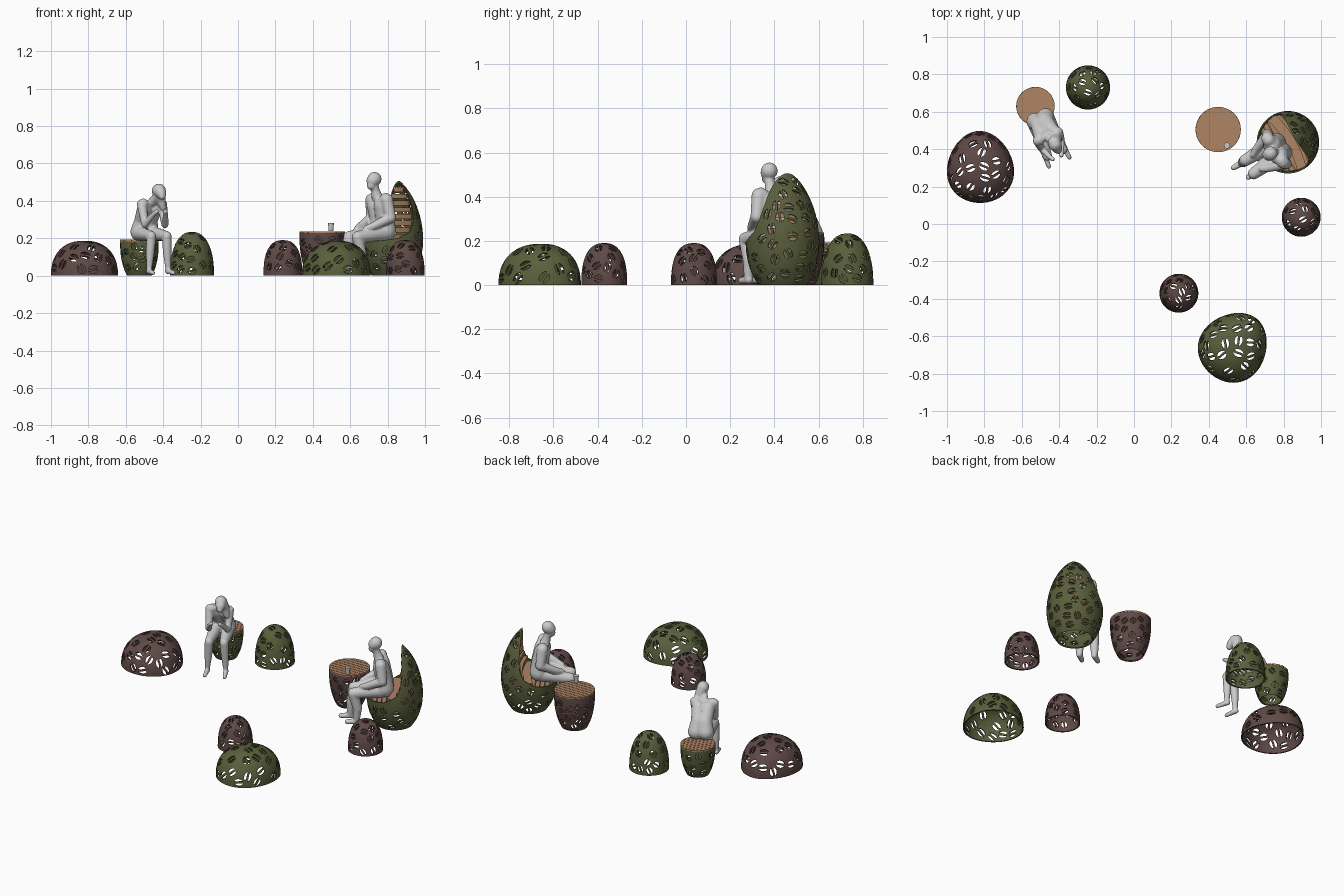
import bpy, bmesh, math, random
from math import sin, cos, pi, sqrt
from mathutils import Vector, Matrix

if "Cube" in bpy.data.objects:
    bpy.data.objects.remove(bpy.data.objects["Cube"])
random.seed(4)

def material(name, rgb):
    m = bpy.data.materials.new(name)
    m.diffuse_color = (*rgb, 1)
    m.use_nodes = True
    m.node_tree.nodes["Principled BSDF"].inputs["Base Color"].default_value = m.diffuse_color
    return m

GREEN = material("olive", (0.10, 0.115, 0.045))
BROWN = material("umber", (0.115, 0.068, 0.062))
WOOD = material("wood", (0.42, 0.235, 0.13))

def make(name, bm, mat=None, loc=(0, 0, 0), rot=0.0):
    me = bpy.data.meshes.new(name)
    bm.to_mesh(me)
    bm.free()
    ob = bpy.data.objects.new(name, me)
    bpy.context.collection.objects.link(ob)
    ob.location, ob.rotation_euler.z = loc, rot
    if mat:
        me.materials.append(mat)
    return ob

def bake(ob):
    dg = bpy.context.evaluated_depsgraph_get()
    me = bpy.data.meshes.new_from_object(ob.evaluated_get(dg))
    ob.modifiers.clear()
    ob.data = me

def smooth(ob, angle=40):
    bpy.ops.object.select_all(action='DESELECT')
    ob.select_set(True)
    bpy.context.view_layer.objects.active = ob
    bpy.ops.object.shade_smooth_by_angle(angle=math.radians(angle))

def prism(bm, low, high):
    a, b = [bm.verts.new(p) for p in low], [bm.verts.new(p) for p in high]
    fs = [bm.faces.new(a[::-1]), bm.faces.new(b)]
    for i in range(len(a)):
        j = (i + 1) % len(a)
        fs.append(bm.faces.new((a[i], a[j], b[j], b[i])))
    bmesh.ops.recalc_face_normals(bm, faces=fs)

def slab(bm, pts, z0, z1):
    prism(bm, [(x, y, z0) for x, y in pts], [(x, y, z1) for x, y in pts])

def subtract(ob, bm):
    cutter = make("hole_cutter", bm)
    cutter.hide_render = True
    bo = ob.modifiers.new("holes", 'BOOLEAN')
    bo.operation, bo.solver, bo.object = 'DIFFERENCE', 'EXACT', cutter
    bake(ob)
    bpy.data.objects.remove(cutter)

# Bean opening: two D shapes either side of a wavy bar
HALF = [(cos(p), 0.72 * sin(p)) for p in [0.35 + (pi - 0.7) * k / 9 for k in range(10)]]
HALF += [(x, 0.72 * (0.28 + s)) for x, s in ((-0.5, -0.1), (0, 0), (0.5, 0.1))]
BEAN = (HALF, [(-x, -y) for x, y in HALF])

def shell(name, S, closed, mat, loc, rot, bean, top=9.0, cut=None):
    """Thin open-bottomed shell from surface S(t, angle), pierced by beans."""
    N, M = 64, 22
    bm = bmesh.new()
    rows = [[bm.verts.new(S(i / M, 2 * pi * j / N)) for j in range(N)]
            for i in range(M if closed else M + 1)]
    for r0, r1 in zip(rows, rows[1:]):
        for j in range(N):
            k = (j + 1) % N
            bm.faces.new((r0[j], r0[k], r1[k], r1[j]))
    if closed:
        tip = bm.verts.new(S(1, 0))
        for j in range(N):
            bm.faces.new((rows[-1][j], rows[-1][(j + 1) % N], tip))
    ob = make(name, bm, mat)
    sol = ob.modifiers.new("thick", 'SOLIDIFY')
    sol.thickness, sol.offset = 0.008, -1
    bake(ob)
    if cut:
        cb = bmesh.new()
        pts = [(-0.3, 0.178)] + [(cut(z / 100), z / 100) for z in range(18, 70, 2)] + [(-0.3, 0.68)]
        prism(cb, [(u, -0.3, z) for u, z in pts], [(u, 0.3, z) for u, z in pts])
        subtract(ob, cb)
    cb, placed = bmesh.new(), []
    for _ in range(3000):
        t, th = random.uniform(0.02, 0.985), random.uniform(0, 2 * pi)
        p = S(t, th)
        if not bean < p.z < top - bean or any((p - q).length < bean * 2.15 for q in placed):
            continue
        if cut and p.z > 0.145 and p.x < cut(p.z + 0.035) + bean:
            continue
        placed.append(p)
        n = (S(t, th + 0.01) - p).cross(S(t + 0.005, th) - p).normalized()
        e = Matrix.Rotation(random.uniform(0, 6.28), 3, n) @ n.orthogonal().normalized()
        f = n.cross(e)
        for half in BEAN:
            flat = [p + (e * x + f * y) * bean for x, y in half]
            prism(cb, [q - n * 0.02 for q in flat], [q + n * 0.015 for q in flat])
    subtract(ob, cb)
    ob.location, ob.rotation_euler.z = loc, rot
    smooth(ob)

def dome(a, b, h, p, k=0.0):
    def S(t, th):
        t = min(t, 1)
        c, s = max(cos(t * pi / 2), 0) ** (2 / p), sin(t * pi / 2) ** (2 / p)
        return Vector((a * c * cos(th) * (1 - k * sin(th)), b * c * sin(th), h * s))
    return S

def egg_r(z, R, zm, up, down):
    w = (z - zm) / up if z > zm else (zm - z) / down
    return R * max(1 - w * w, 0) ** (0.68 if z > zm else 0.5)

def planks(name, R, z0, z1, loc, rot):
    """Round top of parallel planks over a thin backing disc."""
    bm = bmesh.new()
    n = round(2 * R / 0.027)
    for i in range(n):
        v0, v1 = -R + 2 * R * i / n + 0.0015, -R + 2 * R * (i + 1) / n - 0.0015
        side = [(sqrt(R * R - v * v), v) for v in [v0 + (v1 - v0) * k / 6 for k in range(7)]]
        slab(bm, side + [(-x, v) for x, v in side[::-1]], z0, z1)
    slab(bm, [(R * 0.97 * cos(k * pi / 24), R * 0.97 * sin(k * pi / 24)) for k in range(48)], z0 - 0.004, z0 + 0.002)
    make(name, bm, WOOD, loc, rot)

# Domed pods
BIG, SMALL = dome(0.178, 0.1925, 0.187, 2.3, 0.13), dome(0.104, 0.104, 0.19, 2.5)
for name, S, mat, loc, rot, bean in (
        ("large_brown_pod", BIG, BROWN, (-0.822, 0.305, 0), 0.05, 0.029),
        ("large_green_pod", BIG, GREEN, (0.534, -0.655, 0), -0.7, 0.029),
        ("tall_green_pod", dome(0.118, 0.118, 0.234, 2.3), GREEN, (-0.246, 0.73, 0), 0, 0.024),
        ("small_brown_pod_right", SMALL, BROWN, (0.894, 0.036, 0), 0, 0.023),
        ("small_brown_pod_front", SMALL, BROWN, (0.24, -0.37, 0), 2, 0.023)):
    shell(name, S, True, mat, loc, rot, bean)

# Table and stool with plank tops
for name, k, h, mat, loc, rot in (("table", 1.0, 0.228, BROWN, (0.45, 0.505, 0), 0.0),
                                  ("stool", 0.85, 0.184, GREEN, (-0.527, 0.63, 0), 0.9)):
    def S(t, th):
        r = egg_r(0.228 * t, 0.121, 0.2, 0.3, 0.26) * k
        return Vector((r * cos(th), r * sin(th), h * t))
    shell(name + "_body", S, False, mat, loc, rot, 0.023, top=h - 0.004)
    planks(name + "_top", 0.121 * k, h, h + 0.009, loc, rot)

# Egg chair: +x is its back in local space
CHAIR, TURN = (0.823, 0.437, 0), math.atan2(0.51, 0.86)
CUT = [(0.178, -0.2), (0.19, -0.09), (0.205, -0.035), (0.24, 0.02), (0.29, 0.045), (0.36, 0.052), (0.7, 0.03)]

def cut(z):
    for (z0, u0), (z1, u1) in zip(CUT, CUT[1:]):
        if z <= z1:
            return u0 + (u1 - u0) * (z - z0) / (z1 - z0)

def chair_r(z):
    return egg_r(z, 0.167, 0.19, 0.34, 0.25)

def chair_surface(t, th):
    z = 0.53 * sin(min(t, 1) * pi / 2)
    return Vector((chair_r(z) * cos(th), chair_r(z) * sin(th), z))

shell("chair_shell", chair_surface, True, GREEN, CHAIR, TURN, 0.026, cut=cut)
planks("chair_seat", 0.154, 0.172, 0.186, CHAIR, TURN + pi / 2)

# Stacked back boards inside the egg
bm = bmesh.new()
for z in [0.196 + 0.036 * i for i in range(9)]:
    r = min(chair_r(z), chair_r(z + 0.026)) - 0.009
    c = cut(z + 0.013) - 0.004
    if r > abs(c) + 0.004:
        am, dip = math.acos(c / r), min(0.02, (r - c) * 0.35)
        arc = [(r * cos(am * k / 10), r * sin(am * k / 10)) for k in range(-10, 11)]
        front = [(c + dip * (1 - s * s / 16), r * sin(am) * s / 4) for s in range(3, -4, -1)]
        slab(bm, arc + front, z, z + 0.026)
make("chair_back_boards", bm, WOOD, CHAIR, TURN)

# Cup on the table
bm = bmesh.new()
bmesh.ops.create_cone(bm, cap_ends=True, segments=24, radius1=0.012, radius2=0.016, depth=0.044,
                      matrix=Matrix.Translation((0, 0, 0.26)))
smooth(make("cup", bm, None, (0.497, 0.42, 0)))

def figure(name, chains, loc, fwd):
    """Body from tapered limbs (forward, left, up, radius), fused by remeshing."""
    bm = bmesh.new()
    for ch in chains:
        for x, y, z, r in ch:
            bmesh.ops.create_uvsphere(bm, u_segments=16, v_segments=10, radius=r, matrix=Matrix.Translation((x, y, z)))
        for p, q in zip(ch, ch[1:]):
            a, b = Vector(p[:3]), Vector(q[:3])
            m = Matrix.Translation((a + b) / 2) @ (b - a).to_track_quat('Z', 'Y').to_matrix().to_4x4()
            bmesh.ops.create_cone(bm, cap_ends=True, segments=16, radius1=p[3], radius2=q[3], depth=(b - a).length, matrix=m)
    ob = make(name, bm)
    re = ob.modifiers.new("fuse", 'REMESH')
    re.mode, re.voxel_size = 'VOXEL', 0.0055
    ob.modifiers.new("soften", 'SMOOTH').iterations = 3
    bake(ob)
    ob.location, ob.rotation_euler.z = loc, math.atan2(fwd[1], fwd[0])
    smooth(ob, 80)

# Seated man: neck, head, then mirrored torso, arm, leg, foot
man = [[(0.025, 0, 0.42, 0.03), (0.036, 0, 0.455, 0.023), (0.046, 0, 0.485, 0.024)],
       [(0.042, 0, 0.517, 0.038), (0.052, 0, 0.508, 0.035), (0.062, 0, 0.482, 0.024)]]
for s in (-1, 1):
    d = 0.0 if s < 0 else -0.04
    man += [[(-0.01, 0.03 * s, 0.24, 0.056), (-0.005, 0.028 * s, 0.305, 0.05),
             (0.01, 0.034 * s, 0.375, 0.049), (0.012, 0.065 * s, 0.408, 0.034)],
            [(0.012, 0.075 * s, 0.405, 0.034), (0.0, 0.094 * s, 0.31, 0.029),
             (0.095, 0.06 * s, 0.262, 0.021), (0.125, 0.045 * s, 0.252, 0.016)],
            [(0, 0.035 * s, 0.23, 0.046), (0.175, 0.042 * s, 0.207, 0.032),
             (0.19 + d, 0.04 * s, 0.11, 0.028), (0.195 + d, 0.04 * s, 0.04, 0.021)],
            [(0.19 + d, 0.04 * s, 0.025, 0.019), (0.25 + d, 0.043 * s, 0.02, 0.015)]]
figure("seated_man", man, (0.765, 0.40, 0), (-0.84, -0.54))

# Seated woman, bent forward: neck, head, hair, then mirrored parts
woman = [[(0.105, 0, 0.395, 0.024), (0.14, 0.01, 0.43, 0.019)],
         [(0.155, 0.018, 0.456, 0.036), (0.178, 0.02, 0.44, 0.028), (0.19, 0.02, 0.425, 0.02)],
         [(0.145, 0.018, 0.455, 0.036), (0.13, 0.035, 0.41, 0.03), (0.135, 0.05, 0.365, 0.018)]]
for s in (-1, 1):
    woman += [[(0, 0.03 * s, 0.235, 0.048), (0.02, 0.022 * s, 0.295, 0.042),
               (0.07, 0.028 * s, 0.36, 0.042), (0.1, 0.05 * s, 0.385, 0.028)],
              [(0.1, 0.06 * s, 0.383, 0.026), (0.14, 0.058 * s, 0.275, 0.02),
               (0.205, 0.035 * s, 0.33, 0.013), (0.222, 0.025 * s, 0.343, 0.012)],
              [(0.0, 0.035 * s, 0.228, 0.042), (0.195, 0.045 * s, 0.212, 0.026),
               (0.19, 0.05 * s, 0.12, 0.023), (0.19, 0.055 * s, 0.04, 0.015)],
              [(0.185, 0.055 * s, 0.025, 0.016), (0.25, 0.06 * s, 0.015, 0.012)]]
figure("seated_woman", woman, (-0.50, 0.56, 0), (0.4, -0.917))
